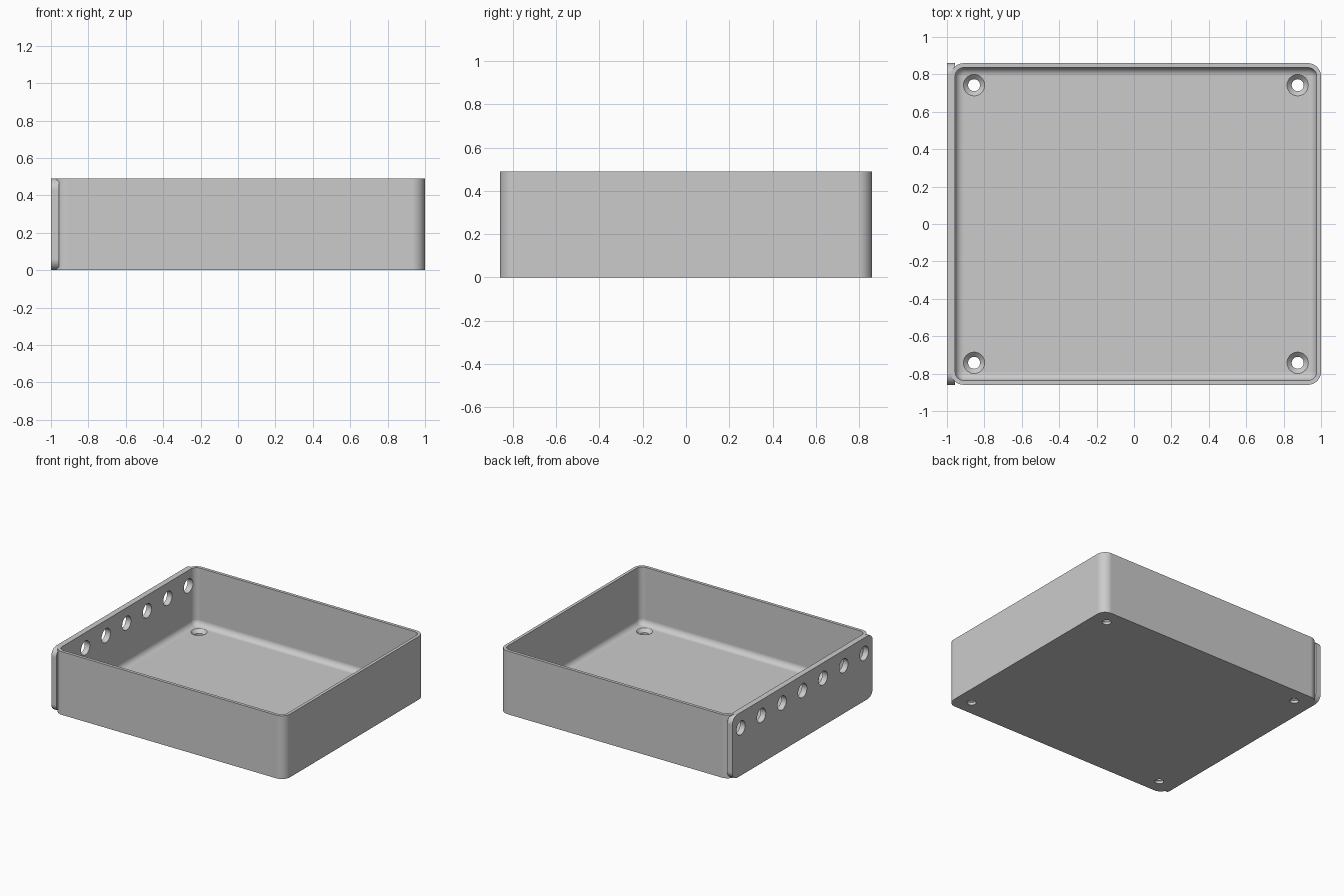
import bpy, bmesh, math
from mathutils import Matrix

cube = bpy.data.objects.get("Cube")
if cube:
    bpy.data.objects.remove(cube, do_unlink=True)

HEIGHT, WALL, FLOOR = 0.49, 0.024, 0.045
HALF_X, HALF_Y, MID_X = 0.99, 0.86, 0.01
CORNER, FILLET = 0.07, 0.044

grey = bpy.data.materials.new("matte grey")
grey.use_nodes = True
grey.diffuse_color = (0.6, 0.6, 0.6, 1)
grey.node_tree.nodes["Principled BSDF"].inputs["Base Color"].default_value = grey.diffuse_color


def rounded_rect(hx, hy, r, steps=8):
    """Counter-clockwise outline of a rectangle with round corners."""
    pts = []
    for k, (sx, sy) in enumerate(((1, 1), (-1, 1), (-1, -1), (1, -1))):
        for i in range(steps + 1):
            a = math.pi / 2 * (k + i / steps)
            pts.append((sx * (hx - r) + r * math.cos(a), sy * (hy - r) + r * math.sin(a)))
    return pts


def loft(name, rings):
    """Skin a stack of equal-length rings and cap both ends."""
    bm = bmesh.new()
    loops = [[bm.verts.new(p) for p in ring] for ring in rings]
    for a, b in zip(loops, loops[1:]):
        for i in range(len(a)):
            j = (i + 1) % len(a)
            bm.faces.new((a[i], a[j], b[j], b[i]))
    bm.faces.new(loops[0][::-1])
    bm.faces.new(loops[-1])
    bmesh.ops.recalc_face_normals(bm, faces=bm.faces)
    return finish(name, bm)


def finish(name, bm):
    mesh = bpy.data.meshes.new(name)
    bm.to_mesh(mesh)
    bm.free()
    mesh.materials.append(grey)
    obj = bpy.data.objects.new(name, mesh)
    bpy.context.collection.objects.link(obj)
    return obj


# Open tray: outer wall, rim, inner wall, curved floor edge
def tray_ring(inset, z):
    return [(x + MID_X, y, z) for x, y in
            rounded_rect(HALF_X - inset, HALF_Y - inset, CORNER - inset)]


rings = [tray_ring(0, 0), tray_ring(0, HEIGHT), tray_ring(WALL, HEIGHT)]
for i in range(7):
    a = math.pi / 2 * i / 6
    rings.append(tray_ring(WALL + FILLET * (1 - math.cos(a)),
                           FLOOR + FILLET * (1 - math.sin(a))))
tray = loft("tray", rings)

# Side plate with rounded corners
outline = rounded_rect(HALF_Y, HEIGHT / 2, 0.06)
plate = loft("side_plate", [[(x, y, z + HEIGHT / 2) for y, z in outline]
                            for x in (-1, -0.957)])

# Countersunk screw holes in the floor
bm = bmesh.new()
for x in (MID_X - 0.865, MID_X + 0.865):
    for y in (-0.742, 0.742):
        for r1, r2, z, depth in ((0.032, 0.032, 0.02, 0.1), (0.027, 0.067, 0.035, 0.04)):
            bmesh.ops.create_cone(bm, cap_ends=True, segments=32, radius1=r1, radius2=r2,
                                  depth=depth, matrix=Matrix.Translation((x, y, z)))
screw_cutter = finish("screw_hole_cutter", bm)

# Row of holes through the side plate and wall
bm = bmesh.new()
for i in range(-3, 4):
    bmesh.ops.create_cone(bm, cap_ends=True, segments=32, radius1=0.054, radius2=0.054, depth=0.2,
                          matrix=Matrix.Translation((-0.97, i * 0.252, 0.37))
                          @ Matrix.Rotation(math.pi / 2, 4, 'Y'))
row_cutter = finish("side_hole_cutter", bm)

for obj, cutters in ((tray, (screw_cutter, row_cutter)), (plate, (row_cutter,))):
    bpy.ops.object.select_all(action='DESELECT')
    obj.select_set(True)
    bpy.context.view_layer.objects.active = obj
    for cutter in cutters:
        mod = obj.modifiers.new("holes", 'BOOLEAN')
        mod.operation, mod.solver, mod.object = 'DIFFERENCE', 'EXACT', cutter
        mod.use_self = True
        bpy.ops.object.modifier_apply(modifier=mod.name)
    bpy.ops.object.shade_smooth_by_angle(angle=math.radians(30))
    weighted = obj.modifiers.new("clean_shading", 'WEIGHTED_NORMAL')
    weighted.keep_sharp = True

for cutter in (screw_cutter, row_cutter):
    bpy.data.objects.remove(cutter, do_unlink=True)
